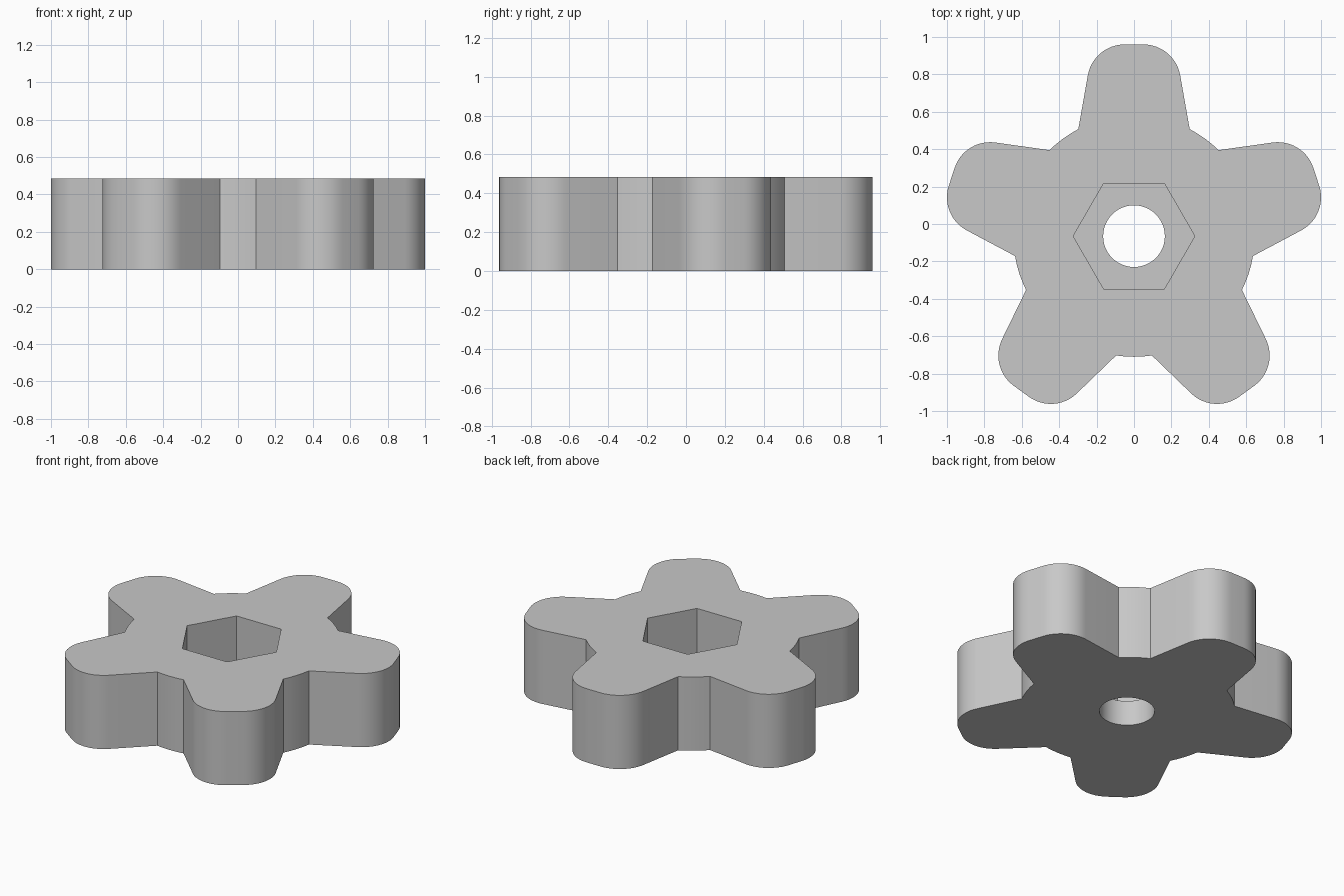
import bpy
import bmesh
from math import sin, cos, radians, sqrt, tau
from mathutils import Vector, Matrix

HEIGHT = 0.485
CENTRE = Vector((0, -0.065, 0))
HUB_RADIUS = 0.645
LOBES = 5
TIP_RADIUS, TIP_OFFSET, TIP_DISTANCE = 0.2, 0.05, 0.825
TAPER = radians(10)
HEX_RADIUS, BORE_RADIUS, FLOOR = 0.325, 0.165, 0.165

cube = bpy.data.objects.get("Cube")
if cube:
    bpy.data.objects.remove(cube, do_unlink=True)

grey = bpy.data.materials.new("plain grey")
grey.use_nodes = True
colour = (0.58, 0.58, 0.58, 1)
grey.diffuse_color = colour
grey.node_tree.nodes["Principled BSDF"].inputs["Base Color"].default_value = colour


def prism(name, outline, z0, z1):
    """Extrude a flat counter-clockwise outline from z0 to z1."""
    bm = bmesh.new()
    face = bm.faces.new([bm.verts.new(CENTRE + Vector((p.x, p.y, z0))) for p in outline])
    top = bmesh.ops.extrude_face_region(bm, geom=[face])["geom"]
    bmesh.ops.translate(bm, vec=(0, 0, z1 - z0),
                        verts=[v for v in top if isinstance(v, bmesh.types.BMVert)])
    bmesh.ops.recalc_face_normals(bm, faces=bm.faces[:])
    mesh = bpy.data.meshes.new(name)
    bm.to_mesh(mesh)
    bm.free()
    mesh.materials.append(grey)
    obj = bpy.data.objects.new(name, mesh)
    bpy.context.collection.objects.link(obj)
    return obj


def ring(radius, count):
    return [Vector((radius * cos(tau * i / count), radius * sin(tau * i / count)))
            for i in range(count)]


# One lobe pointing along +y: root, tapered flank and rounded tip
def half_tip(steps=12):
    points = []
    for i in range(steps + 1):
        a = TAPER + (radians(90) - TAPER) * i / steps
        points.append(Vector((TIP_OFFSET + TIP_RADIUS * cos(a),
                              TIP_DISTANCE + TIP_RADIUS * sin(a))))
    # The flank runs from the tip arc down to the hub circle
    start, way = points[0], Vector((sin(TAPER), -cos(TAPER)))
    b = start.dot(way)
    t = -b - sqrt(b * b - start.length_squared + HUB_RADIUS ** 2)
    return [start + way * t] + points


right = half_tip()
lobe = right + [Vector((-p.x, p.y)) for p in reversed(right)]

# Hub arc between neighbouring lobes
root = lobe[-1]
gap = tau / LOBES - 2 * root.angle(Vector((0, 1)))
lobe += [Matrix.Rotation(gap * i / 4, 2) @ root for i in range(1, 4)]

outline = [Matrix.Rotation(tau * k / LOBES, 2) @ p for k in range(LOBES) for p in lobe]
knob = prism("star_knob", outline, 0, HEIGHT)

# Hexagonal nut pocket from above and round bore through the floor
cutters = [prism("nut_pocket_cutter", ring(HEX_RADIUS, 6), FLOOR, HEIGHT + 0.1),
           prism("bore_cutter", ring(BORE_RADIUS, 48), -0.1, HEIGHT + 0.1)]

bpy.context.view_layer.objects.active = knob
for obj in bpy.context.selected_objects:
    obj.select_set(False)
knob.select_set(True)
for cutter in cutters:
    cutter.hide_render = True
    cut = knob.modifiers.new(cutter.name, "BOOLEAN")
    cut.operation = "DIFFERENCE"
    cut.solver = "EXACT"
    cut.object = cutter
    bpy.ops.object.modifier_apply(modifier=cut.name)
    bpy.data.objects.remove(cutter, do_unlink=True)

bpy.ops.object.shade_smooth_by_angle(angle=radians(25))
